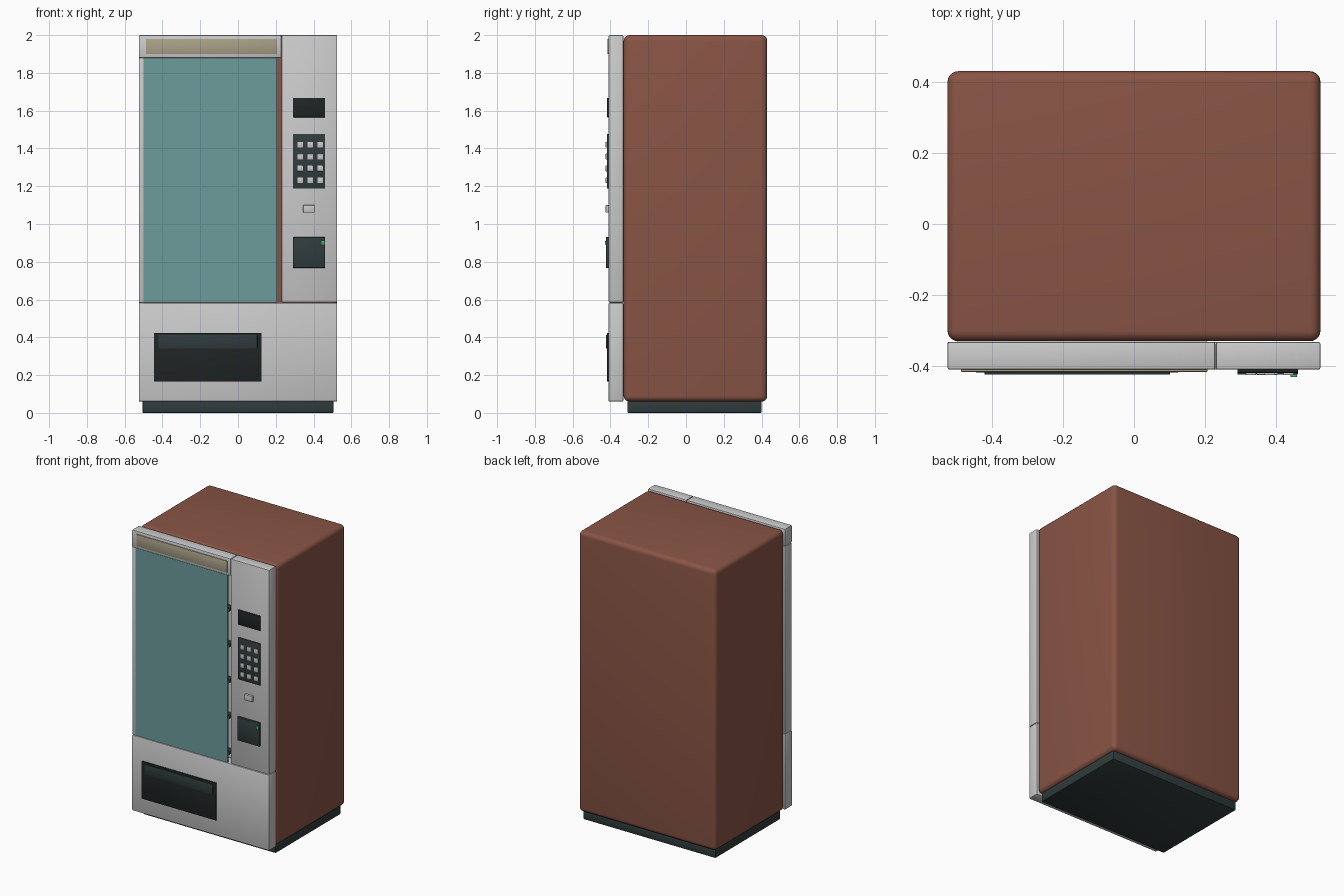
import bpy, math

if "Cube" in bpy.data.objects:
    bpy.data.objects.remove(bpy.data.objects["Cube"])


def material(name, rgb):
    m = bpy.data.materials.new(name)
    m.diffuse_color = (*rgb, 1)
    m.use_nodes = True
    m.node_tree.nodes["Principled BSDF"].inputs["Base Color"].default_value = m.diffuse_color
    return m


BROWN = material("brown_paint", (0.25, 0.09, 0.06))
DARK = material("dark_plastic", (0.03, 0.045, 0.045))
BLACK = material("black_plastic", (0.014, 0.018, 0.018))
GLASS = material("teal_glass", (0.15, 0.33, 0.33))
CREAM = material("cream_sign", (0.40, 0.36, 0.25))
GREEN = material("green_light", (0.05, 0.45, 0.15))


def box(name, x, y, z, mat=None, bevel=0.0, segments=2):
    """Box from (min, max) ranges, with optional rounded edges."""
    bpy.ops.mesh.primitive_cube_add(
        size=1, location=[(a + b) / 2 for a, b in (x, y, z)])
    o = bpy.context.object
    o.name = name
    o.scale = [b - a for a, b in (x, y, z)]
    bpy.ops.object.transform_apply(location=False, rotation=False, scale=True)
    if mat:
        o.data.materials.append(mat)
    if bevel:
        mod = o.modifiers.new("rounded_edges", 'BEVEL')
        mod.width = bevel
        mod.segments = segments
        bpy.ops.object.modifier_apply(modifier=mod.name)
        bpy.ops.object.shade_smooth_by_angle(angle=math.radians(35))
    return o


# Cabinet and plinth
box("cabinet", (-0.525, 0.525), (-0.33, 0.43), (0.06, 2.0), BROWN, 0.03, 5)
box("plinth", (-0.505, 0.505), (-0.31, 0.40), (0.0, 0.065), DARK, 0.005)

# Front panels
FRONT = (-0.41, -0.332)
box("lower_panel", (-0.525, 0.525), FRONT, (0.06, 0.583), None, 0.006)
box("control_panel", (0.231, 0.525), FRONT, (0.585, 2.0), None, 0.006)
box("header_panel", (-0.525, 0.229), FRONT, (1.88, 2.0), None, 0.006)
box("left_post", (-0.525, -0.497), (-0.405, -0.332), (0.583, 1.88), None, 0.004)

# Display window with shelves behind it
box("window_glass", (-0.5, 0.206), (-0.407, -0.397), (0.584, 1.88), GLASS)
box("window_backing", (-0.497, 0.204), (-0.336, -0.328), (0.584, 1.88))
for i in range(5):
    z = 0.64 + i * 0.2475
    box(f"shelf_{i + 1}", (-0.497, 0.204), (-0.395, -0.336), (z - 0.01, z + 0.01), DARK)

# Header sign
box("header_sign", (-0.487, 0.207), (-0.416, -0.405), (1.90, 1.98), CREAM, 0.002)

# Delivery hatch and flap
box("delivery_hatch", (-0.445, 0.124), (-0.418, -0.405), (0.165, 0.424), BLACK, 0.002)
box("delivery_flap", (-0.421, 0.102), (-0.424, -0.415), (0.341, 0.412), DARK, 0.002)

# Controls
box("display", (0.291, 0.461), (-0.418, -0.405), (1.565, 1.667), BLACK, 0.002)
box("keypad_plate", (0.291, 0.461), (-0.419, -0.405), (1.188, 1.476), DARK, 0.002)
for row in range(4):
    for col in range(3):
        x, z = 0.329 + col * 0.053, 1.42 - row * 0.063
        box(f"key_{row * 3 + col + 1}", (x - 0.015, x + 0.015), (-0.425, -0.415),
            (z - 0.015, z + 0.015), None, 0.002)
box("coin_slot", (0.345, 0.406), (-0.425, -0.405), (1.06, 1.10), None, 0.003)
box("card_reader", (0.291, 0.461), (-0.424, -0.405), (0.768, 0.93), DARK, 0.002)
box("status_light", (0.441, 0.459), (-0.43, -0.42), (0.891, 0.909), GREEN)
